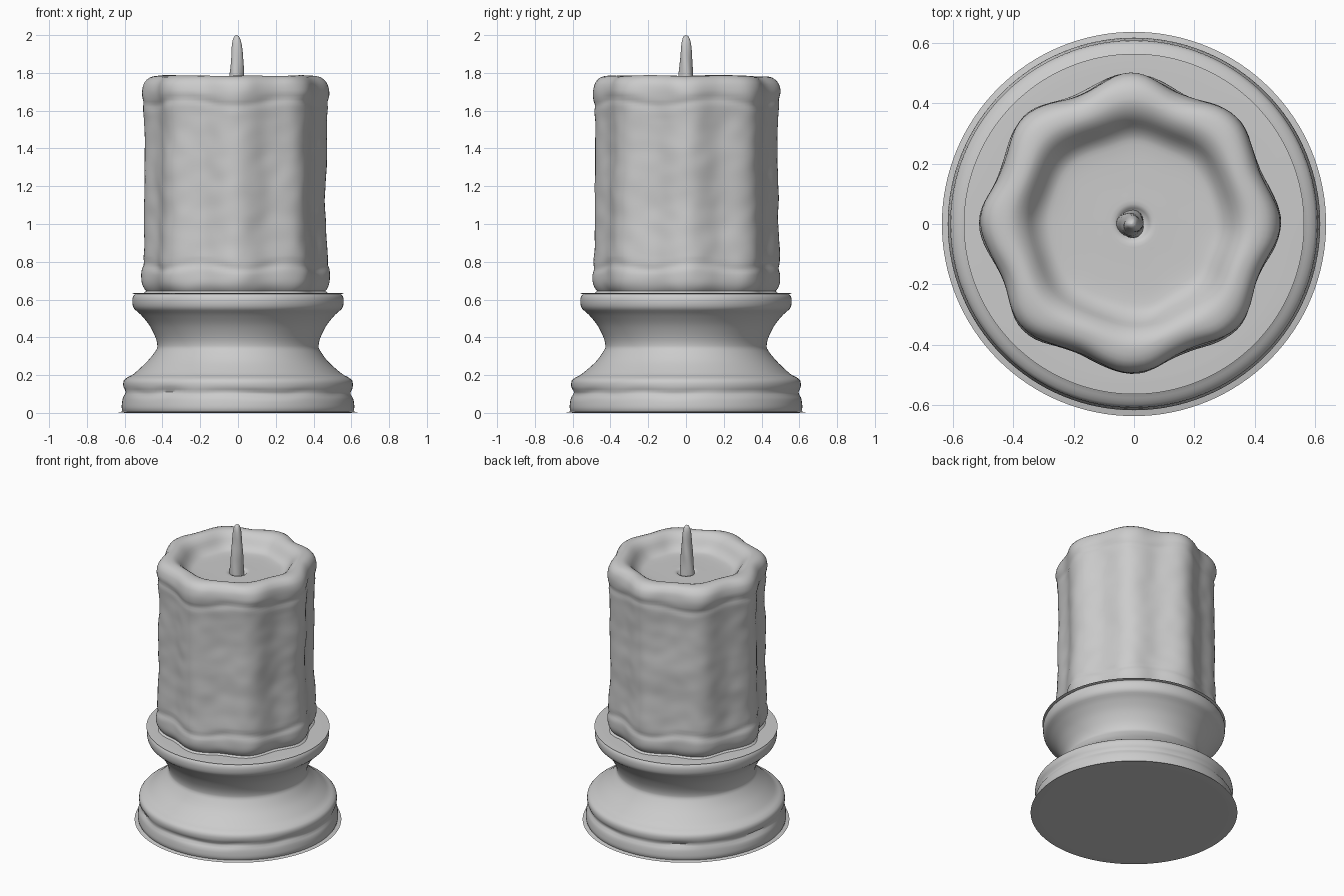
import bpy, bmesh, math
from mathutils import Vector, noise

if "Cube" in bpy.data.objects:
    bpy.data.objects.remove(bpy.data.objects["Cube"])


def resample(profile, step):
    """Catmull-Rom resampling of an (r, z) profile."""
    pts = [Vector(p) for p in profile]
    out = []
    for i in range(len(pts) - 1):
        p0, p1, p2 = pts[max(i - 1, 0)], pts[i], pts[i + 1]
        p3 = pts[min(i + 2, len(pts) - 1)]
        n = max(1, round((p2 - p1).length / step))
        for k in range(n):
            t = k / n
            out.append(0.5 * (2 * p1 + (p2 - p0) * t
                              + (2 * p0 - 5 * p1 + 4 * p2 - p3) * t * t
                              + (3 * p1 - p0 - 3 * p2 + p3) * t ** 3))
    return out + [pts[-1]]


def lathe(name, profile, segs, step, shape, angle=50):
    """Revolve a profile; shape(r, z, a) returns the sculpted point. Ends are capped."""
    bm = bmesh.new()
    rings = [[bm.verts.new(shape(r, z, math.tau * i / segs)) for i in range(segs)]
             for r, z in resample(profile, step)]
    for lo, hi in zip(rings, rings[1:]):
        for i in range(segs):
            j = (i + 1) % segs
            bm.faces.new((lo[i], lo[j], hi[j], hi[i]))
    bm.faces.new(rings[0][::-1])
    bm.faces.new(rings[-1])
    bmesh.ops.recalc_face_normals(bm, faces=bm.faces)
    mesh = bpy.data.meshes.new(name)
    bm.to_mesh(mesh)
    bm.free()
    ob = bpy.data.objects.new(name, mesh)
    bpy.context.collection.objects.link(ob)
    bpy.ops.object.select_all(action='DESELECT')
    ob.select_set(True)
    bpy.context.view_layer.objects.active = ob
    bpy.ops.object.shade_smooth_by_angle(angle=math.radians(angle))
    return ob


def bump(x, centre, width):
    return math.exp(-((x - centre) / width) ** 2)


def polar(r, a, z, cx=0.0, cy=0.0):
    return Vector((cx + r * math.cos(a), cy + r * math.sin(a), z))


# Turned holder: round with a worn, wavy groove around the foot
def holder_shape(r, z, a):
    p = polar(r, a, z)
    wave = 0.105 + 0.014 * noise.noise(Vector((2.5 * math.cos(a), 2.5 * math.sin(a), 4)))
    if r > 0.55 and 0.03 < z < 0.18:
        depth = 0.010 + 0.010 * noise.noise(p * 5)
        r -= depth * bump(z, wave, 0.018)
    if 0.18 < z < 0.36:
        r += 0.006 * noise.noise(p * 2.5) * bump(z, 0.27, 0.05)
    return polar(r, a, z)


holder = [(0.02, 0), (0.59, 0), (0.610, 0.008), (0.616, 0.03), (0.612, 0.07), (0.605, 0.11),
          (0.608, 0.14), (0.605, 0.17), (0.585, 0.188), (0.55, 0.208), (0.48, 0.272),
          (0.435, 0.33), (0.427, 0.355), (0.437, 0.40), (0.47, 0.465), (0.515, 0.52),
          (0.55, 0.552), (0.559, 0.58), (0.558, 0.61), (0.545, 0.629), (0.52, 0.635),
          (0.02, 0.635)]
lathe("candle_holder", holder, 128, 0.014, holder_shape)


# Wax pillar: softly octagonal, with dents, creases near both ends and a melted hollow
def wax_shape(r, z, a):
    w = min(1, r / 0.45)
    r *= 1 + 0.038 * w ** 3 * math.cos(8 * a)
    p = polar(r, a, z)
    if r > 0.40:
        r += 0.007 * noise.noise(p * 4) + 0.004 * noise.noise(p * 11)
        r -= 0.007 * bump(z, 1.645 + 0.018 * math.sin(5 * a), 0.022)
        r -= 0.007 * bump(z, 0.775 + 0.015 * math.sin(6 * a + 1), 0.02)
        r -= 0.012 * bump(z, 1.08, 0.22) * max(0, math.cos(a)) ** 2
    elif r > 0.1:
        r += 0.012 * noise.noise(Vector((2 * math.cos(a), 2 * math.sin(a), 7))) * (1 - w) * 3
    if z > 1.74:
        z += 0.008 * noise.noise(p * 4) * bump(r, 0.38, 0.06)
    return polar(r, a, z, -0.012 * w, 0.003 * w)


wax = [(0.02, 0.63), (0.43, 0.63), (0.455, 0.645), (0.475, 0.68), (0.480, 0.73),
       (0.475, 0.82), (0.468, 1.0), (0.468, 1.2), (0.465, 1.4), (0.466, 1.55),
       (0.475, 1.66), (0.476, 1.71), (0.465, 1.75), (0.44, 1.776), (0.405, 1.785),
       (0.375, 1.78), (0.345, 1.757), (0.315, 1.715), (0.285, 1.69), (0.24, 1.682),
       (0.15, 1.68), (0.065, 1.68), (0.052, 1.674), (0.044, 1.66), (0.01, 1.658)]
lathe("wax_pillar", wax, 128, 0.016, wax_shape, 60)


# Wick: tapered, slightly bent and twisted
def wick_shape(r, z, a):
    r *= 1 + 0.06 * math.sin(3 * a + 18 * z)
    return polar(r, a, z, -0.008 + 0.003 * math.sin(14 * z))


wick = [(0.046, 1.65), (0.044, 1.69), (0.040, 1.75), (0.037, 1.81), (0.032, 1.87),
        (0.028, 1.93), (0.022, 1.97), (0.012, 1.994), (0.002, 2.0)]
lathe("wick", wick, 32, 0.012, wick_shape, 60)
